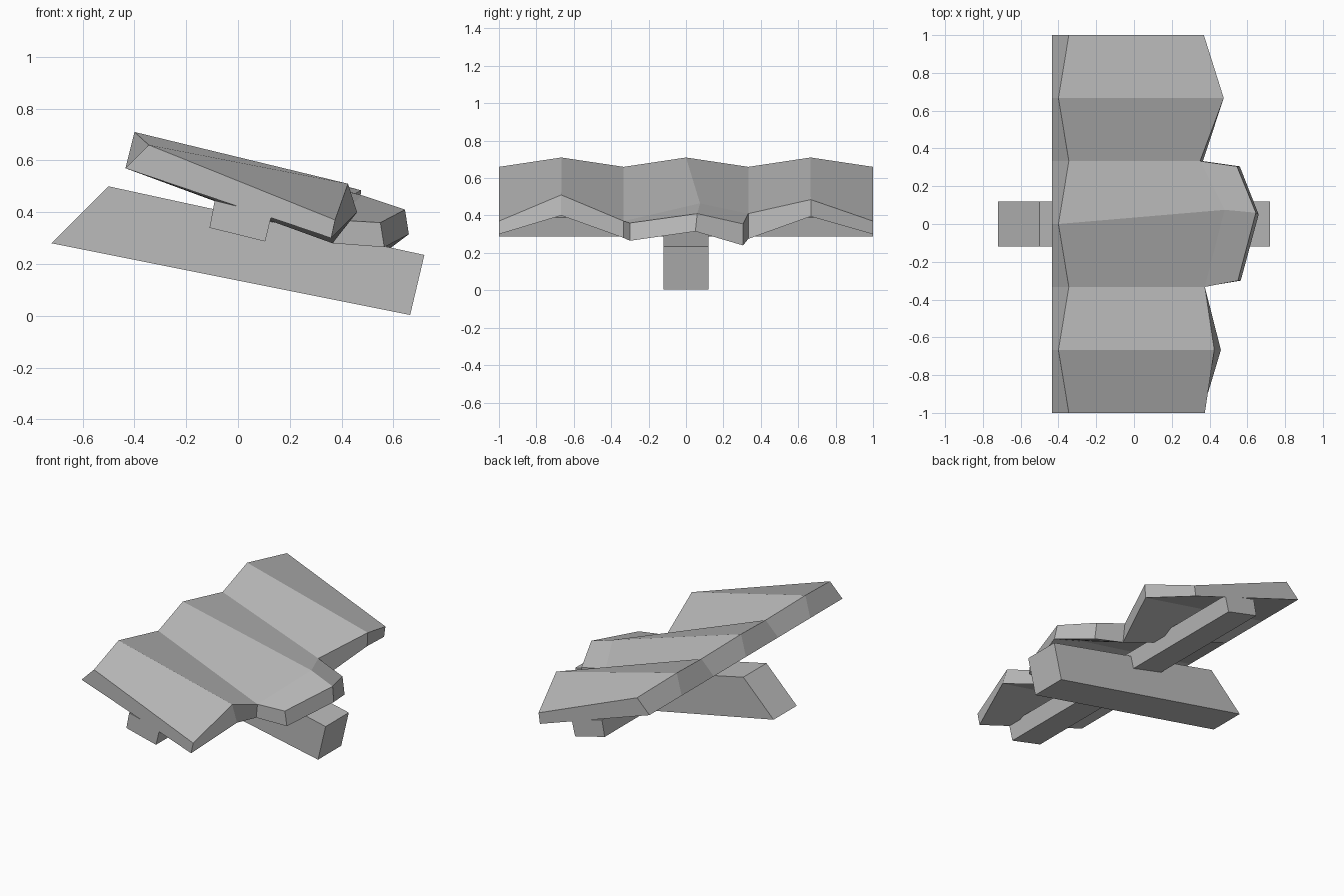
import bpy, bmesh

default_cube = bpy.data.objects.get("Cube")
if default_cube:
    bpy.data.objects.remove(default_cube, do_unlink=True)

grey = bpy.data.materials.new("plain grey")
grey.use_nodes = True
colour = (0.5, 0.5, 0.5, 1)
grey.diffuse_color = colour
grey.node_tree.nodes["Principled BSDF"].inputs["Base Color"].default_value = colour


def make_solid(name, top, bottom, faces):
    """Close a top and a matching bottom sheet with walls along their border."""
    bm = bmesh.new()
    upper = [bm.verts.new(p) for p in top]
    lower = [bm.verts.new(p) for p in bottom]
    for f in faces:
        bm.faces.new([upper[i] for i in f])
        bm.faces.new([lower[i] for i in reversed(f)])
    edges = [(f[i - 1], f[i]) for f in faces for i in range(len(f))]
    for a, b in edges:
        if (b, a) not in edges:
            bm.faces.new((upper[b], upper[a], lower[a], lower[b]))
    bmesh.ops.recalc_face_normals(bm, faces=bm.faces)
    mesh = bpy.data.meshes.new(name)
    bm.to_mesh(mesh)
    bm.free()
    mesh.materials.append(grey)
    obj = bpy.data.objects.new(name, mesh)
    bpy.context.collection.objects.link(obj)
    return obj


def make_beam(name, profile, half_width):
    """Extrude an x-z profile along y."""
    near = [(x, -half_width, z) for x, z in profile]
    far = [(x, half_width, z) for x, z in profile]
    return make_solid(name, near, far, [tuple(range(len(profile)))])


# Folded slab: high edge of alternating valleys and ridges, straight underneath
columns = [(i - 3) / 3 for i in range(7)]
high_top = [(-0.40, y, 0.71) if i % 2 else (-0.345, y, 0.66) for i, y in enumerate(columns)]
high_bottom = [(-0.435, y, 0.57) for y in columns]

# Low edge of the folds
low_top = [(0.375, -1, 0.37), (0.425, -0.667, 0.51), (0.375, -0.333, 0.37),
           (0.48, 0.075, 0.465), (0.35, 0.333, 0.41), (0.475, 0.667, 0.485),
           (0.37, 1, 0.37)]
low_bottom = [(0.36, -1, 0.30), (0.46, -0.667, 0.40), (0.365, -0.333, 0.28),
              (0.46, 0.06, 0.37), (0.365, 0.333, 0.275), (0.47, 0.667, 0.395),
              (0.36, 1, 0.30)]

# Longer lip of the middle fold
lip_top = [(0.55, -0.30, 0.36), (0.645, 0.06, 0.41), (0.545, 0.305, 0.355)]
lip_bottom = [(0.565, -0.30, 0.265), (0.66, 0.05, 0.315), (0.56, 0.305, 0.24)]

folds = [(i, i + 7, i + 8, i + 1) for i in range(6)]
lips = [(i + 9, i + 14, i + 15, i + 10) for i in range(2)]
make_solid("folded_slab", high_top + low_top + lip_top,
           high_bottom + low_bottom + lip_bottom, folds + lips)

# Beam under the slab's middle, and the bar crossing it
make_beam("main_beam", [(-0.72, 0.28), (0.665, 0.003), (0.72, 0.235), (-0.50, 0.50)], 0.12)
make_beam("cross_bar", [(-0.11, 0.34), (0.105, 0.287), (0.13, 0.39), (-0.09, 0.445)], 1.0)
